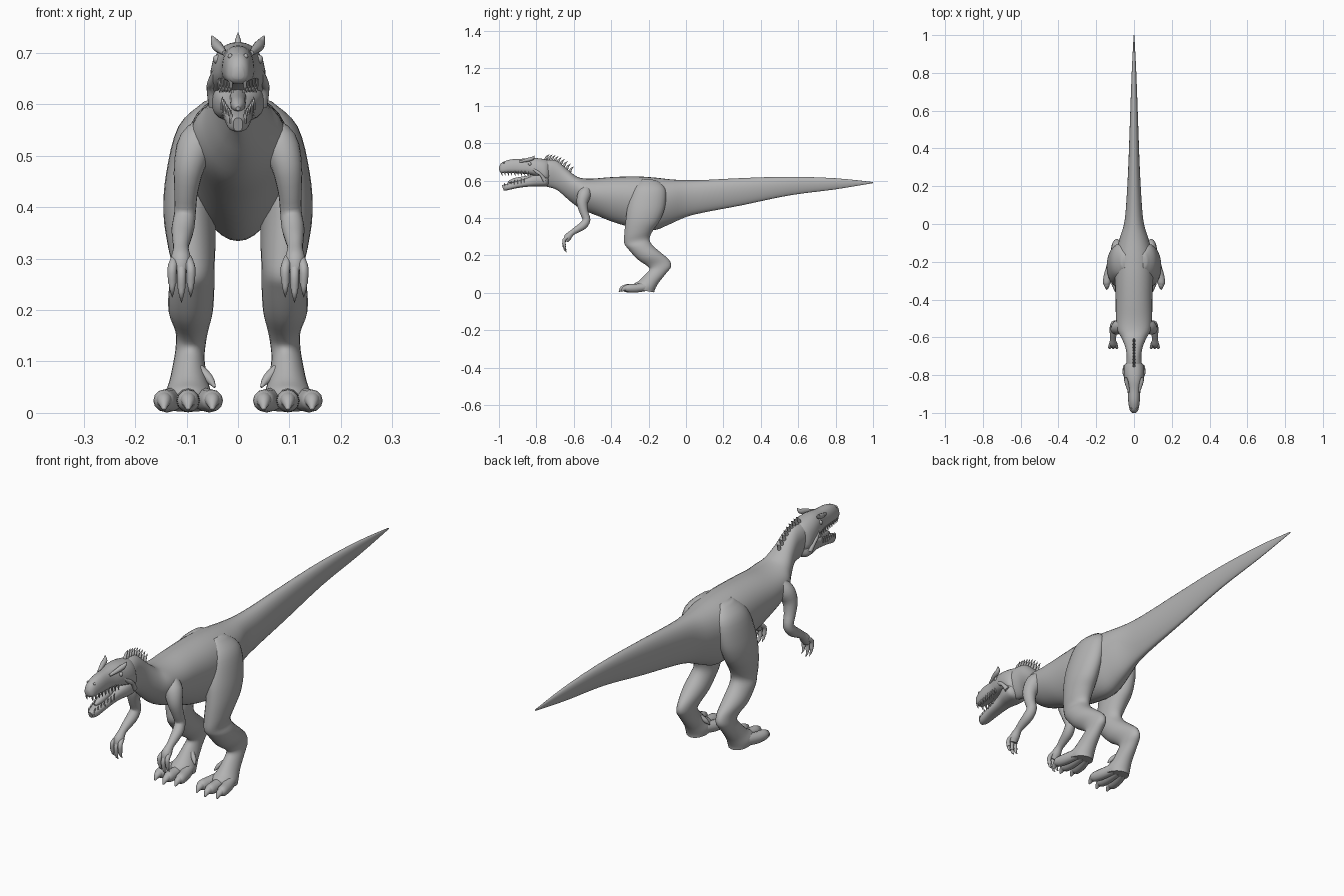
import bpy, bmesh, math
from mathutils import Vector

cube = bpy.data.objects.get("Cube")
if cube:
    bpy.data.objects.remove(cube)

# One stone grey for the whole animal
grey = bpy.data.materials.new("stone_grey")
grey.use_nodes = True
grey.diffuse_color = (0.45, 0.45, 0.45, 1)
grey.node_tree.nodes["Principled BSDF"].inputs["Base Color"].default_value = grey.diffuse_color


def finish(name, bm):
    """Turn a bmesh into a smooth shaded grey object."""
    bmesh.ops.recalc_face_normals(bm, faces=bm.faces)
    mesh = bpy.data.meshes.new(name)
    bm.to_mesh(mesh)
    bm.free()
    mesh.materials.append(grey)
    mesh.polygons.foreach_set("use_smooth", [True] * len(mesh.polygons))
    mesh.set_sharp_from_angle(angle=math.radians(50))
    obj = bpy.data.objects.new(name, mesh)
    bpy.context.collection.objects.link(obj)
    return obj


def smooth_rows(rows, steps):
    """Catmull-Rom interpolation between rows of numbers."""
    result = []
    for i in range(len(rows) - 1):
        a, b = rows[max(i - 1, 0)], rows[i]
        c, d = rows[i + 1], rows[min(i + 2, len(rows) - 1)]
        for step in range(steps):
            t = step / steps
            result.append([q + t * ((r - p) + t * ((2 * p - 5 * q + 4 * r - s)
                           + t * (3 * q - p - 3 * r + s))) / 2
                           for p, q, r, s in zip(a, b, c, d)])
    result.append(list(rows[-1]))
    return result


def skin(name, rings):
    """Bridge rings of points and close both ends."""
    bm = bmesh.new()
    loops = [[bm.verts.new(p) for p in ring] for ring in rings]
    count = len(loops[0])
    for low, high in zip(loops, loops[1:]):
        for j in range(count):
            k = (j + 1) % count
            bm.faces.new((low[j], low[k], high[k], high[j]))
    bm.faces.new(loops[0])
    bm.faces.new(loops[-1])
    return finish(name, bm)


def loft(name, rows, side=1, egg=0.0, power=1.0, sides=24, steps=4):
    """Rows: upper y, z, lower y, z, half width, optional x centre."""
    rows = [tuple(r) + (0,) * (6 - len(r)) for r in rows]
    rings = []
    for yt, zt, yb, zb, w, x in smooth_rows(rows, steps):
        ring = []
        for j in range(sides):
            angle = math.tau * j / sides
            s, c = math.sin(angle), math.cos(angle)
            sx = math.copysign(abs(s) ** power, s) * (1 + egg * c)
            up = math.copysign(abs(c) ** power, c)
            ring.append((side * (x + max(w, 0.001) * sx),
                         (yt + yb) / 2 + up * (yt - yb) / 2,
                         (zt + zb) / 2 + up * (zt - zb) / 2))
        rings.append(ring)
    return skin(name, rings)


def tube(name, rows, side=1, sides=12, steps=3):
    """Rows: x, y, z, radius along a bent limb, claw or horn."""
    rows = smooth_rows(rows, steps)
    points = [Vector((side * r[0], r[1], r[2])) for r in rows]
    rings = []
    for i, p in enumerate(points):
        along = (points[min(i + 1, len(points) - 1)] - points[max(i - 1, 0)]).normalized()
        across = Vector((1, 0, 0))
        across = (across - along * across.dot(along)).normalized()
        other = along.cross(across)
        radius = max(rows[i][3], 0.0005)
        rings.append([p + radius * (across * math.cos(math.tau * j / sides)
                                    + other * math.sin(math.tau * j / sides))
                      for j in range(sides)])
    return skin(name, rings)


def ball(name, centre, radius):
    bm = bmesh.new()
    bmesh.ops.create_uvsphere(bm, u_segments=16, v_segments=10, radius=radius)
    bmesh.ops.translate(bm, verts=bm.verts, vec=centre)
    return finish(name, bm)


# Tail, torso and neck in one sweep
loft("body", [
    (1, .592, 1, .586, .002), (.8, .612, .8, .553, .012),
    (.55, .62, .55, .52, .021), (.3, .613, .3, .468, .03),
    (.1, .603, .1, .43, .041), (0, .602, 0, .405, .052),
    (-.08, .606, -.09, .365, .077), (-.18, .617, -.17, .335, .098),
    (-.28, .622, -.27, .345, .1), (-.4, .618, -.38, .375, .096),
    (-.5, .61, -.47, .41, .094), (-.56, .613, -.56, .447, .087),
    (-.595, .628, -.62, .49, .064), (-.64, .665, -.665, .53, .046),
    (-.69, .705, -.7, .555, .038), (-.74, .71, -.76, .572, .04),
    (-.79, .7, -.79, .6, .03)], egg=.2, sides=32)

# Skull with upper jaw
loft("upper_head", [
    (-1, .672, -.998, .65, .01), (-.985, .695, -.985, .64, .022),
    (-.94, .712, -.94, .64, .03), (-.88, .716, -.88, .637, .034),
    (-.83, .721, -.83, .63, .046), (-.79, .719, -.78, .615, .053),
    (-.75, .712, -.745, .595, .05), (-.72, .7, -.725, .61, .025)],
    egg=-.18, power=.8)

# Open lower jaw and tongue
loft("lower_jaw", [
    (-.985, .574, -.975, .548, .009), (-.96, .582, -.955, .548, .021),
    (-.9, .598, -.9, .56, .028), (-.84, .618, -.83, .568, .034),
    (-.79, .64, -.78, .567, .048), (-.75, .64, -.745, .57, .048),
    (-.73, .62, -.73, .59, .02)], power=.75)
tube("tongue", [(0, -.8, .615, .018), (0, -.87, .606, .016),
                (0, -.92, .598, .014), (0, -.95, .592, .004)])

# Row of spines down the nape
for i in range(9):
    t = i / 8
    y, z = -.75 + .13 * t, .71 - .065 * t * t
    tube("nape_spine", [(0, y - .006, z - .012, .009), (0, y + .004, z + .014, .006),
                        (0, y + .02, z + .03, .0005)], sides=8)

for side, label in ((1, "left_"), (-1, "right_")):
    # Brow horn, eye, nostril and cheek ridge
    tube(label + "brow_horn", [(.026, -.89, .7, .005), (.038, -.845, .711, .01),
                               (.044, -.82, .719, .009), (.051, -.81, .734, .001)], side)
    ball(label + "eye", (side * .04, -.835, .688), .009)
    ball(label + "nostril", (side * .015, -.975, .694), .005)
    tube(label + "cheek_ridge", [(.043, -.825, .668, .004), (.05, -.795, .645, .009),
                                 (.054, -.775, .63, .007), (.046, -.755, .6, .012)], side)

    # Teeth along both jaws
    for i in range(9):
        y = -.986 + .0175 * i
        x = .013 + .16 * (y + .99)
        tube(label + "upper_tooth", [(x, y, .652, .005), (x, y, .638, .004),
                                     (x, y + .004, .623, .0005)], side, sides=6, steps=1)
        y += .015
        if i < 7:
            z = .57 + .25 * (y + .975)
            tube(label + "lower_tooth", [(x, y, z - .008, .004), (x, y, z + .009, .003),
                                         (x, y + .003, z + .018, .0005)], side, sides=6, steps=1)

    # Thigh, shin and heel down to the sole
    loft(label + "leg", [
        (-.23, .608, -.16, .603, .016, .05), (-.28, .56, -.11, .555, .044, .072),
        (-.31, .47, -.112, .46, .052, .088), (-.322, .39, -.14, .385, .051, .094),
        (-.33, .31, -.175, .335, .046, .09), (-.33, .265, -.195, .29, .04, .086),
        (-.31, .235, -.18, .255, .044, .09), (-.26, .18, -.135, .215, .043, .092),
        (-.21, .145, -.09, .175, .032, .09), (-.195, .125, -.08, .14, .029, .092),
        (-.215, .1, -.105, .105, .03, .095), (-.25, .065, -.145, .055, .038, .096),
        (-.28, .045, -.165, .02, .047, .097), (-.28, .02, -.17, .002, .045, .097)], side)

    # Three spread toes with claws
    for spread in (-1, 0, 1):
        x = .097 + .047 * spread
        reach = -.31 - .012 * (spread == 0)
        tube(label + "toe", [(.097 + .025 * spread, -.22, .03, .022),
                             (x - .008 * spread, reach + .04, .024, .023),
                             (x, reach, .024, .021), (x, reach - .014, .023, .014)], side)
        tube(label + "toe_claw", [(x, reach, .026, .017), (x, reach - .02, .022, .013),
                                  (x, reach - .036, .006, .003)], side)
    tube(label + "dew_claw", [(.075, -.2, .085, .01), (.056, -.212, .066, .009),
                              (.045, -.222, .05, .002)], side)

    # Shoulder, arm and palm
    tube(label + "arm", [(.055, -.525, .56, .024), (.08, -.543, .525, .036),
                         (.095, -.555, .48, .03), (.101, -.545, .43, .023),
                         (.103, -.532, .39, .021), (.107, -.55, .36, .022),
                         (.11, -.585, .337, .018), (.111, -.61, .32, .015),
                         (.111, -.632, .297, .02), (.111, -.642, .275, .014)],
         side, sides=18)

    # Three fingers with hooked claws
    for spread in (-1, 0, 1):
        x = .11 + .018 * spread
        drop = .01 * abs(spread)
        tube(label + "finger", [(.11 + .012 * spread, -.63, .3, .009),
                                (x, -.652, .272 + drop, .009),
                                (x, -.65, .242 + drop, .008)], side)
        tube(label + "finger_claw", [(x, -.65, .246 + drop, .007),
                                     (x, -.648, .23 + drop, .005),
                                     (x, -.636, .215 + drop, .0005)], side)
